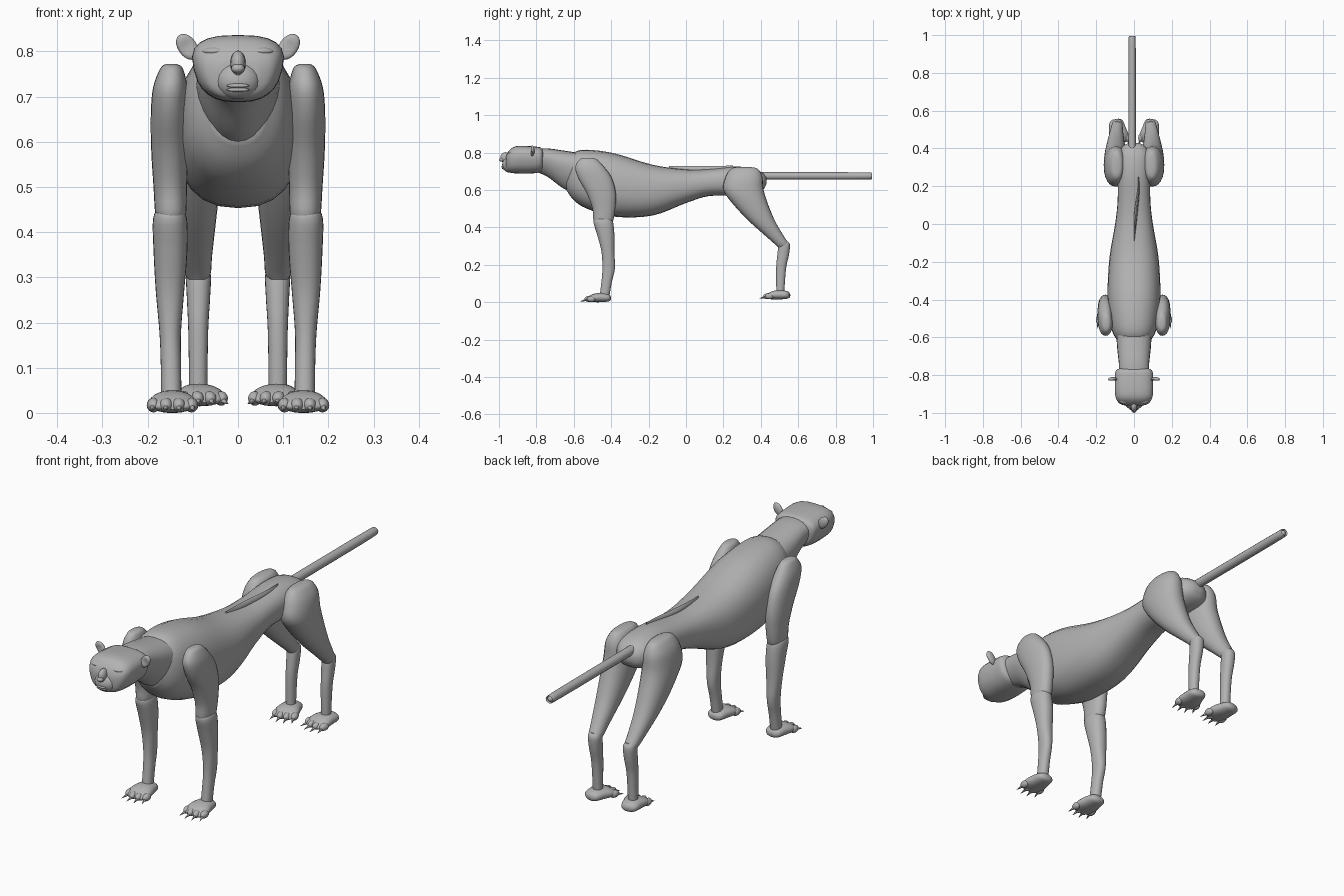
import bpy, bmesh
from math import cos, sin, pi, radians
from mathutils import Matrix, Vector

if "Cube" in bpy.data.objects:
    bpy.data.objects.remove(bpy.data.objects["Cube"], do_unlink=True)

grey = bpy.data.materials.new("plain grey")
grey.use_nodes = True
COLOUR = (0.45, 0.45, 0.45, 1)
grey.diffuse_color = COLOUR
grey.node_tree.nodes["Principled BSDF"].inputs["Base Color"].default_value = COLOUR


def finish(bm, name, angle=45):
    """Turn a bmesh into a smooth-shaded grey object."""
    bmesh.ops.recalc_face_normals(bm, faces=bm.faces)
    mesh = bpy.data.meshes.new(name)
    bm.to_mesh(mesh)
    bm.free()
    mesh.materials.append(grey)
    ob = bpy.data.objects.new(name, mesh)
    bpy.context.collection.objects.link(ob)
    bpy.ops.object.select_all(action='DESELECT')
    ob.select_set(True)
    bpy.context.view_layer.objects.active = ob
    bpy.ops.object.shade_smooth_by_angle(angle=radians(angle))
    return ob


def spline(rows, steps=4):
    """Smoothly interpolate the rows of a loft."""
    out = []
    for i in range(len(rows) - 1):
        a, b, c, d = (rows[max(0, min(len(rows) - 1, i + k))] for k in (-1, 0, 1, 2))
        for s in range(steps):
            t = s / steps
            out.append([q + t * (r - p) / 2 + t * t * (p - 2.5 * q + 2 * r - d_ / 2)
                        + t ** 3 * (1.5 * (q - r) + (d_ - p) / 2)
                        for p, q, r, d_ in zip(a, b, c, d)])
    return out + [rows[-1]]


def loft(bm, rows, upright, side=1, power=0.9, taper=0, n=24):
    """Skin rounded sections. Row: position, x range, then y range (upright) or z range."""
    rings = []
    for t, x0, x1, b0, b1 in spline(rows):
        ring = []
        for k in range(n):
            c, s = cos(2 * pi * k / n), sin(2 * pi * k / n)
            c, s = (abs(v) ** power * (1 if v > 0 else -1) for v in (c, s))
            x = side * ((x0 + x1) / 2 + (x1 - x0) / 2 * c * (1 + taper * s))
            b = (b0 + b1) / 2 + (b1 - b0) / 2 * s
            ring.append(bm.verts.new((x, b, t) if upright else (x, t, b)))
        rings.append(ring)
    for lo, hi in zip(rings, rings[1:]):
        for k in range(n):
            j = (k + 1) % n
            bm.faces.new((lo[k], lo[j], hi[j], hi[k]))
    bm.faces.new(rings[0])
    bm.faces.new(rings[-1])


def loft_part(name, rows, upright, **kw):
    bm = bmesh.new()
    loft(bm, rows, upright, **kw)
    return finish(bm, name)


def ball(bm, centre, size, turn=Matrix()):
    m = Matrix.Translation(centre) @ turn @ Matrix.Diagonal((*size, 1))
    bmesh.ops.create_uvsphere(bm, u_segments=16, v_segments=10, radius=1, matrix=m)


def sym(rows):
    """Expand (position, half width, low, high) to full rows."""
    return [(t, -w, w, lo, hi) for t, w, lo, hi in rows]


# Trunk, from chest to rump
loft_part("body", sym([
    (-.64, .06, .60, .75), (-.60, .10, .545, .80), (-.53, .125, .50, .815),
    (-.38, .14, .457, .795), (-.18, .13, .463, .735), (0, .10, .53, .71),
    (.12, .087, .567, .712), (.26, .085, .57, .725), (.36, .085, .58, .715),
    (.41, .06, .60, .69), (.43, .025, .63, .665)]), False, power=.85)

# Raised fold along the spine
loft_part("spine_ridge", [
    (-.09, .0, .003, .69, .727), (.05, .0, .018, .69, .728), (.18, .018, .03, .69, .729),
    (.25, .022, .026, .69, .73)], False, n=8)

# Neck with a narrow throat
loft_part("neck", sym([
    (-.81, .075, .70, .82), (-.74, .076, .67, .822), (-.65, .085, .605, .81),
    (-.55, .09, .57, .795)]), False, taper=.3)

# Skull and face
bm = bmesh.new()
loft(bm, sym([
    (-.765, .075, .71, .815), (-.78, .095, .695, .828), (-.83, .098, .688, .834),
    (-.89, .098, .688, .836), (-.925, .092, .69, .828), (-.95, .075, .695, .805),
    (-.962, .045, .705, .78)]), False, power=.75, taper=.16)
ball(bm, (0, -.945, .735), (.05, .038, .042))       # muzzle
ball(bm, (0, -.965, .772), (.017, .028, .03))       # nose bridge
ball(bm, (0, -.985, .762), (.015, .015, .011))      # nose tip
for z, depth in ((.724, .979), (.715, .975)):       # lips
    ball(bm, (0, -depth, z), (.025, .008, .005))
for side in (1, -1):
    ball(bm, (side * .048, -.938, .778), (.018, .016, .016))    # eyes
    ball(bm, (side * .05, -.932, .80), (.03, .02, .01))         # brows
finish(bm, "head")

# Cupped ears: a half-thick disc with a rim hollow
for side, label in ((1, "left"), (-1, "right")):
    bm = bmesh.new()
    tilt = Matrix.Rotation(side * radians(35), 4, 'Y')
    ball(bm, (side * .112, -.822, .81), (.021, .012, .032), tilt)
    for v in bm.verts:
        d = (v.co - Vector((side * .112, -.822, .81))).length
        if v.co.y < -.822:
            v.co.y += .016 * max(0, 1 - d / .024)
    finish(bm, label + "_ear")

# Straight tail with a rounded tip
loft_part("tail", [
    (y, -.01 - r, -.01 + r, .675 - r, .675 + r)
    for y, r in ((.38, .02), (.6, .02), (.96, .019), (.985, .013), (.995, .004))],
    False, power=1, n=12)


def paw(name, x, heel, lift, yaw, side):
    """Flat paw with four toes and claws, toes towards -y."""
    bm = bmesh.new()
    loft(bm, [(0, -.015, .015, .012, .03), (-.012, -.035, .035, .004, .043),
              (-.05, -.044, .044, 0, .05), (-.09, -.052, .052, 0, .045),
              (-.12, -.045, .045, .003, .03), (-.13, -.03, .03, .008, .02)],
         False, n=20)
    for i in range(4):
        u = i - 1.5
        reach = -.118 + .006 * u * u
        ball(bm, (u * .028, reach, .017), (.015, .024, .016))
        claw = (Matrix.Translation((u * .031, reach - .03, .009))
                @ Matrix.Rotation(radians(104), 4, 'X')
                @ Matrix.Rotation(u * .15, 4, 'Y'))
        bmesh.ops.create_cone(bm, cap_ends=True, segments=8, radius1=.007,
                              radius2=.0005, depth=.034, matrix=claw)
    place = (Matrix.Translation((side * x, heel, lift))
             @ Matrix.Rotation(-side * radians(yaw), 4, 'Z'))
    bm.transform(place)
    finish(bm, name)


UPPER_ARM = [
    (.772, .135, .16, -.545, -.50), (.762, .122, .172, -.57, -.475),
    (.72, .112, .188, -.592, -.435), (.66, .11, .193, -.575, -.395),
    (.58, .11, .192, -.53, -.375), (.50, .113, .187, -.50, -.378),
    (.44, .115, .183, -.495, -.388), (.42, .125, .175, -.48, -.40)]
FOREARM = [
    (.455, .125, .175, -.48, -.405), (.43, .113, .188, -.495, -.39),
    (.36, .112, .187, -.475, -.383), (.27, .119, .182, -.452, -.383),
    (.18, .126, .174, -.447, -.38), (.11, .126, .171, -.452, -.396), (.03, .125, .17, -.462, -.41)]
THIGH = [
    (.722, .075, .105, .27, .35), (.712, .06, .125, .24, .385),
    (.67, .04, .15, .212, .408), (.60, .032, .16, .20, .415),
    (.52, .038, .157, .255, .44), (.43, .048, .145, .34, .478),
    (.35, .057, .128, .43, .525), (.31, .06, .118, .475, .55), (.295, .068, .11, .49, .54)]
SHIN = [
    (.325, .068, .108, .505, .545), (.305, .06, .115, .495, .556),
    (.25, .062, .113, .488, .55), (.18, .066, .11, .482, .535),
    (.05, .068, .108, .483, .525)]

# Four legs, mirrored left to right
for side, label in ((1, "left"), (-1, "right")):
    for part, rows in (("upper_arm", UPPER_ARM), ("forearm", FOREARM),
                       ("thigh", THIGH), ("shin", SHIN)):
        loft_part(f"{label}_{part}", rows, True, side=side)
    paw(label + "_front_paw", .145, -.402, 0, 0, side)
    paw(label + "_hind_paw", .097, .555, .015, 10, side)
